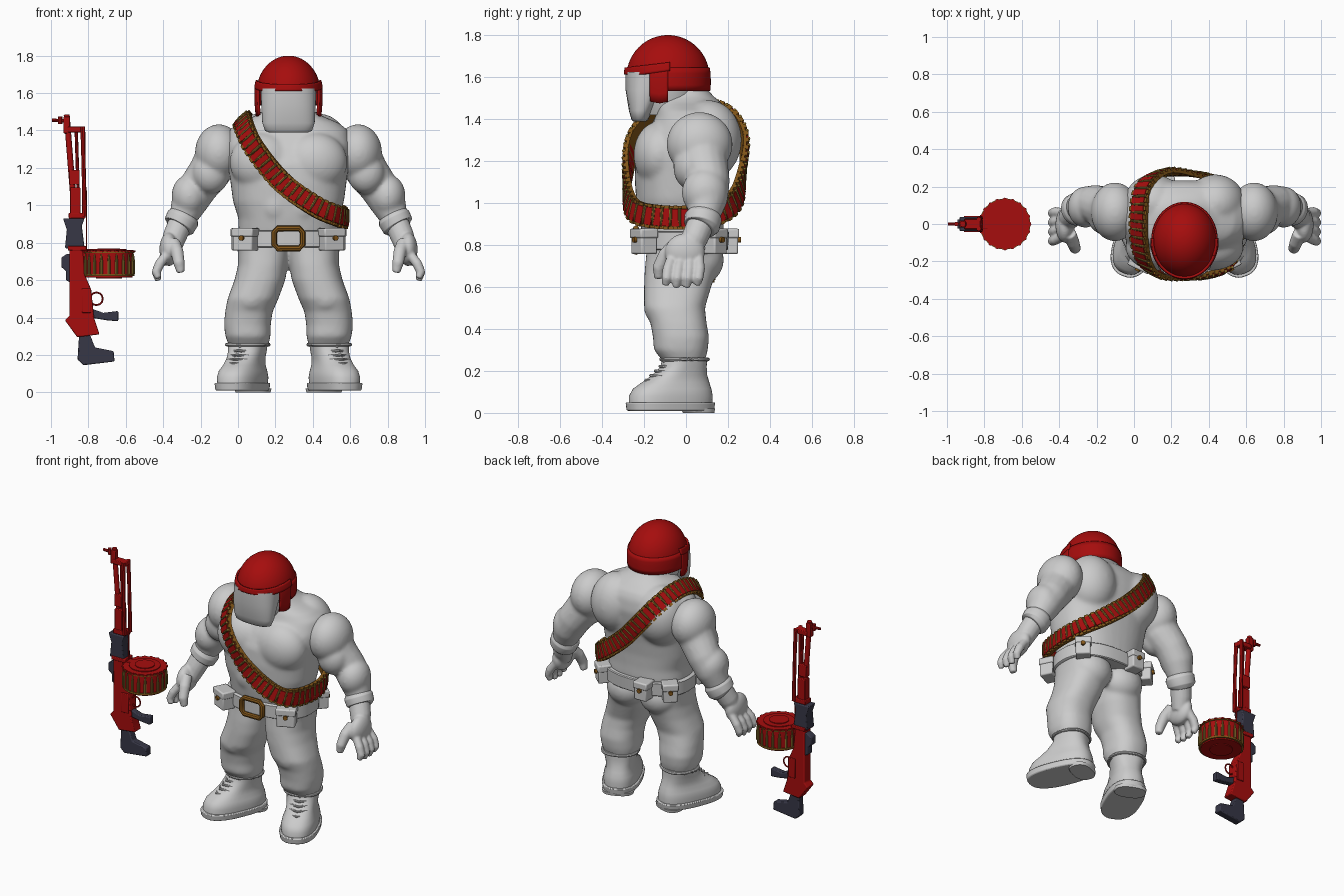
import bpy, bmesh, math
from mathutils import Vector, Matrix

if "Cube" in bpy.data.objects:
    bpy.data.objects.remove(bpy.data.objects["Cube"])

CX = 0.27  # figure centre line; figure parts are built around local x = 0


def material(name, r, g, b):
    m = bpy.data.materials.new(name)
    m.use_nodes = True
    m.diffuse_color = (r, g, b, 1)
    bsdf = next(n for n in m.node_tree.nodes if n.type == 'BSDF_PRINCIPLED')
    bsdf.inputs["Base Color"].default_value = (r, g, b, 1)
    return m


GREY = material("pale grey", .6, .6, .6)
RED = material("deep red", .38, .004, .004)
BROWN = material("strap brown", .23, .095, .01)
BRASS = material("cartridge brass", .23, .15, .025)
DARK = material("dark slate", .038, .038, .062)


def part(name, bm, mats, x=0, mirror=False, voxel=0, bevel=0, angle=40):
    """Turn a bmesh into a finished object."""
    bmesh.ops.recalc_face_normals(bm, faces=bm.faces)
    me = bpy.data.meshes.new(name)
    bm.to_mesh(me)
    bm.free()
    ob = bpy.data.objects.new(name, me)
    bpy.context.collection.objects.link(ob)
    ob.location.x = x
    for m in mats:
        me.materials.append(m)
    bpy.ops.object.select_all(action='DESELECT')
    ob.select_set(True)
    bpy.context.view_layer.objects.active = ob
    bpy.ops.object.shade_smooth_by_angle(angle=math.radians(angle))
    if mirror:
        ob.modifiers.new("Mirror", 'MIRROR')
    if voxel:
        r = ob.modifiers.new("Blend", 'REMESH')
        r.mode, r.voxel_size, r.use_smooth_shade = 'VOXEL', voxel, True
        s = ob.modifiers.new("Soften", 'SMOOTH')
        s.factor, s.iterations = .5, 10
    if bevel:
        b = ob.modifiers.new("Bevel", 'BEVEL')
        b.width, b.segments = bevel, 2
    return ob


def paint(verts, mat):
    for f in {f for v in verts for f in v.link_faces}:
        f.material_index = mat


def loft(bm, rings, closed=False, mat=0):
    loops = [[bm.verts.new(p) for p in r] for r in rings]
    n = len(loops[0])
    pairs = list(zip(loops, loops[1:])) + ([(loops[-1], loops[0])] if closed else [])
    for a, b in pairs:
        for i in range(n):
            bm.faces.new((a[i], a[(i + 1) % n], b[(i + 1) % n], b[i])).material_index = mat
    if not closed:
        for lp in (loops[0], loops[-1]):
            bm.faces.new(lp).material_index = mat


def flat_ring(z, cx, rx, yf, yb, e=.85, n=40):
    """Horizontal rounded outline between a front and a back y."""
    out = []
    for i in range(n):
        a = math.tau * i / n
        c, s = math.cos(a), math.sin(a)
        out.append(Vector((cx + rx * math.copysign(abs(c) ** e, c),
                           (yf + yb) / 2 + (yb - yf) / 2 * math.copysign(abs(s) ** e, s), z)))
    return out


def stack(bm, rows, e=.85):
    loft(bm, [flat_ring(*r, e=e) for r in rows])


def tube(bm, pts, radii, closed=False, n=16, mat=0):
    pts = [Vector(p) for p in pts]
    radii = radii if isinstance(radii, (list, tuple)) else [radii] * len(pts)
    rings = []
    for i, p in enumerate(pts):
        a = pts[i - 1] if (i or closed) else p
        b = pts[(i + 1) % len(pts)] if (closed or i + 1 < len(pts)) else p
        t = (b - a).normalized()
        u = t.cross(Vector((.11, 1, .07))).normalized()
        w = t.cross(u)
        rings.append([p + radii[i] * (u * math.cos(math.tau * k / n) + w * math.sin(math.tau * k / n))
                      for k in range(n)])
    loft(bm, rings, closed, mat)


def ball(bm, c, r):
    bmesh.ops.create_icosphere(bm, subdivisions=4, radius=1,
                               matrix=Matrix.Translation(c) @ Matrix.Diagonal((*r, 1)))


def box(bm, c, size, rot=0):
    m = Matrix.Translation(c) @ Matrix.Rotation(rot, 4, 'Z') @ Matrix.Diagonal((*size, 1))
    bmesh.ops.create_cube(bm, size=1, matrix=m)


def prism(name, outline, depth, mat):
    bm = bmesh.new()
    loft(bm, [[(x, y, z) for x, z in outline] for y in (-depth / 2, depth / 2)])
    part(name, bm, [mat], bevel=.006)


# Torso with chest, back and shoulder slope muscles
bm = bmesh.new()
stack(bm, [(.78, 0, .265, -.18, .16), (.86, 0, .268, -.21, .18), (.93, 0, .268, -.225, .18), (1.02, 0, .297, -.238, .185),
           (1.12, 0, .31, -.245, .2), (1.22, 0, .325, -.24, .22), (1.32, 0, .335, -.2, .235),
           (1.4, 0, .32, -.15, .225), (1.44, 0, .27, -.14, .205), (1.48, 0, .175, -.135, .165),
           (1.51, 0, .13, -.13, .13), (1.57, 0, .1, -.12, .08)])
for s in (-1, 1):
    ball(bm, (s * .14, -.125, 1.23), (.175, .125, .16))
    ball(bm, (s * .165, .11, 1.3), (.16, .155, .19))
    ball(bm, (s * .07, -.14, 1), (.1, .1, .12))
part("torso", bm, [GREY], CX, voxel=.012)

# Arms
bm = bmesh.new()
tube(bm, [(.32, .07, 1.33), (.37, .07, 1.28), (.42, .085, 1.18), (.48, .105, 1.1), (.53, .1, 1.02), (.58, .08, .9)],
     [.09, .12, .115, .105, .1, .066])
ball(bm, (.372, .065, 1.28), (.128, .157, .153))
ball(bm, (.415, .03, 1.17), (.1, .09, .11))
ball(bm, (.53, .09, 1.05), (.095, .11, .115))
part("arms", bm, [GREY], CX, True, .01)

# Glove cuffs and hands
bm = bmesh.new()
tube(bm, [(.555, .085, .95), (.565, .082, .93), (.585, .075, .89), (.592, .07, .88)], [.078, .09, .086, .07], n=28)
part("glove_cuffs", bm, [GREY], CX, True, bevel=.004)
bm = bmesh.new()
tube(bm, [(.58, .07, .9), (.61, .04, .83), (.63, .01, .76)], [.066, .064, .052])
ball(bm, (.64, -.005, .765), (.05, .095, .09))
for k in range(4):
    y = -.078 + k * .05
    tip = .592 + abs(k - 1.5) * .012
    tube(bm, [(.65, y * .85, .74), (.69, y - .008, .685), (.708, y - .014, .64), (.695, y - .02, tip)],
         [.025, .027, .025, .018], n=12)
tube(bm, [(.615, -.05, .8), (.595, -.1, .75), (.585, -.13, .69), (.575, -.13, .64)], [.037, .035, .031, .022], n=12)
part("gloved_hands", bm, [GREY], CX, True, .006)

# Trousers
bm = bmesh.new()
for s in (-1, 1):
    stack(bm, [(z, s * c, r, f, b) for z, c, r, f, b in (
        (.82, .13, .15, -.185, .16), (.75, .132, .139, -.19, .155), (.68, .137, .133, -.197, .145),
        (.6, .153, .136, -.2, .12), (.5, .19, .136, -.2, .09), (.43, .212, .127, -.17, .098),
        (.36, .22, .125, -.157, .11), (.3, .217, .121, -.153, .104), (.245, .213, .104, -.11, .09))])
    ball(bm, (s * .12, .065, .73), (.13, .115, .12))
    ball(bm, (s * .2, -.1, .5), (.1, .1, .09))
part("trousers", bm, [GREY], CX, voxel=.011)


# Boots, toes turned outwards
def boot_part(name, rows, bevel=0, laces=False):
    bm = bmesh.new()
    stack(bm, rows, .8)
    if laces:
        for k in range(5):
            z, y = .14 + k * .022, -.2 + k * .024
            tube(bm, [(-.055, y + .03, z + .012), (0, y - .008, z + .016), (.055, y + .03, z + .012)], .007, n=8)
        tube(bm, flat_ring(.255, 0, .11, -.115, .1), .009, True, 8)
    bmesh.ops.transform(bm, verts=bm.verts, matrix=Matrix.Translation((.215, 0, 0)) @ Matrix.Rotation(.4, 4, 'Z'))
    part(name, bm, [GREY], CX, True, bevel=bevel)


boot_part("boots", [(.03, 0, .105, -.285, .125), (.08, 0, .11, -.285, .128), (.115, 0, .103, -.265, .122),
                    (.145, 0, .092, -.22, .112), (.18, 0, .09, -.165, .1), (.22, 0, .096, -.12, .095),
                    (.265, 0, .103, -.108, .095)], laces=True)
boot_part("boot_soles", [(.01, 0, .114, -.296, .134), (.05, 0, .12, -.302, .14)], .006)
boot_part("boot_heels", [(0, 0, .095, -.0, .13), (.02, 0, .1, -.01, .134)])

# Belt, pouches and buckle
bm = bmesh.new()
stack(bm, [(.775, 0, .285, -.22, .195), (.78, 0, .291, -.226, .2), (.86, 0, .291, -.228, .205), (.865, 0, .285, -.222, .2)])
part("belt", bm, [GREY], CX)


def pouches(name, x, y, width, facing, mirror):
    """Flapped belt pouch and its button; facing is the outward angle."""
    out = Vector((math.cos(facing), math.sin(facing), 0))
    bm = bmesh.new()
    box(bm, (x, y, .812), (width, .085, .11), facing - math.pi / 2)
    box(bm, (x, y, .855), (width + .01, .095, .045), facing - math.pi / 2)
    part(name, bm, [GREY], CX, mirror, bevel=.008)
    bm = bmesh.new()
    p = Vector((x, y, .825))
    tube(bm, [p + out * .04, p + out * .057], .014, n=12)
    part(name + "_button", bm, [BROWN], CX, mirror)


pouches("front_pouches", .23, -.2, .115, -1.12, True)
pouches("hip_pouches", .245, .135, .09, .85, True)
pouches("back_pouch", -.1, .205, .09, 1.6, False)
bm = bmesh.new()
tube(bm, [(x * .076, -.238, .823 + z * .054) for x, z in
          ((-1, -.6), (-.75, -1), (.75, -1), (1, -.6), (1, .6), (.75, 1), (-.75, 1), (-1, .6))], .016, True, 8)
part("belt_buckle", bm, [BROWN], CX)

# Head and face mask
bm = bmesh.new()
stack(bm, [(1.42, 0, .11, -.2, .04), (1.48, 0, .14, -.2, .06), (1.62, 0, .15, -.2, .07)], 1)
part("head", bm, [GREY], CX)
bm = bmesh.new()
stack(bm, [(1.388, 0, .1, -.25, -.19), (1.398, 0, .125, -.26, -.18), (1.44, 0, .14, -.272, -.16),
           (1.54, 0, .146, -.288, -.1), (1.625, 0, .148, -.288, -.06)], .82)
part("face_mask", bm, [GREY], CX, angle=60)

# Helmet: dome over a skirt that is open at the face
bm = bmesh.new()
arc = [k * math.pi / 40 for k in range(1, 20)]
loft(bm, [flat_ring(1.6 + .2 * math.sin(a), 0, .172 * math.cos(a), -.086 - .198 * math.cos(a),
                    -.086 + .198 * math.cos(a), 1, 64) for a in arc])
part("helmet_dome", bm, [RED], CX, angle=50)


def helmet_band(name, low, high, grow, keep):
    """Strip around the dome, hugging its curve, from low(y) to high(y)."""
    bm = bmesh.new()
    ring = flat_ring(0, 0, 1, -1, 1, 1, 128)
    for a, b in zip(ring, ring[1:] + ring[:1]):
        if not keep(-.086 + .198 * (a.y + b.y) / 2):
            continue
        for k in range(4):
            quad = []
            for p, f in ((a, k / 4), (b, k / 4), (b, k / 4 + .25), (a, k / 4 + .25)):
                y = -.086 + .198 * p.y
                z = low(y) * (1 - f) + high(y) * f
                s = math.sqrt(1 - (max(z - 1.6, 0) / .2) ** 2) - max(1.56 - z, 0) * .5
                quad.append(bm.verts.new((p.x * (.172 * s + grow), -.086 + p.y * (.198 * s + grow), z)))
            bm.faces.new(quad)
    bmesh.ops.remove_doubles(bm, verts=bm.verts, dist=.0004)
    ob = part(name, bm, [RED], CX)
    shell = ob.modifiers.new("Shell", 'SOLIDIFY')
    shell.thickness, shell.offset = .012, 0


helmet_band("helmet_nape", lambda y: 1.535, lambda y: 1.645, 0, lambda y: y > -.11)
helmet_band("helmet_brow", lambda y: 1.612 + max(y + .2, 0) * .15, lambda y: 1.645 + max(y + .28, 0) * .12,
            .007, lambda y: y < -.08)
helmet_band("cheek_guards", lambda y: 1.475 + abs(y + .125) * .2, lambda y: 1.66, .005, lambda y: -.17 < y < -.085)

# Bandolier: smooth closed loop around chest and back
KEYS = [Vector(p) for p in ((-.24, .04, 1.455), (-.23, -.13, 1.41), (-.175, -.24, 1.3), (-.03, -.27, 1.12),
        (.14, -.26, .995), (.25, -.2, .945), (.295, -.02, .93), (.265, .14, .95), (.16, .23, 1.02),
        (.0, .26, 1.16), (-.13, .262, 1.31), (-.215, .19, 1.42))]


def loop_point(t):
    i, f = int(t), t % 1
    a, b, c, d = (KEYS[(i + k) % len(KEYS)] for k in (-1, 0, 1, 2))
    return .5 * (2 * b + (c - a) * f + (2 * a - 5 * b + 4 * c - d) * f ** 2 + (3 * b - a - 3 * c + d) * f ** 3)


dense = [loop_point(k / 40) for k in range(40 * len(KEYS))]
total = sum((dense[k] - dense[k - 1]).length for k in range(len(dense)))
LINKS = 52
path, run = [], 0
for k, p in enumerate(dense):
    if run >= len(path) * total / (2 * LINKS) and len(path) < 2 * LINKS:
        path.append(p)
    run += (dense[(k + 1) % len(dense)] - p).length
mid = sum(path, Vector()) / len(path)
bm = bmesh.new()
strap = []
for k, p in enumerate(path):
    t = (path[(k + 1) % len(path)] - path[k - 1]).normalized()
    n = p - mid
    n.z *= min(max((p.z - 1.15) / .28, 0), 1)   # lies flat on the chest, tips over the shoulder
    n = (n - t * n.dot(t)).normalized()
    w = t.cross(n)
    strap.append([p + w * a * .056 + n * b for a, b in ((-1, -.004), (1, -.004), (1, .012), (-1, .012))])
    frame = Matrix((t, w, n)).transposed().to_4x4()
    if k % 2:    # cartridge with pointed tip
        for a, b, r0, r1 in ((-.046, .01, .008, .008), (.01, .046, .008, .002)):
            tube(bm, [p + w * a + n * .024, p + w * b + n * .024], [r0, r1], n=8, mat=2)
    else:        # red holder with raised edge clips
        for off, size, mat in ((0, (.036, .084, .03), 1), (.05, (.024, .014, .024), 0), (-.05, (.024, .014, .024), 0)):
            m = Matrix.Translation(p + w * off + n * .011) @ frame @ Matrix.Diagonal((*size, 1))
            paint(bmesh.ops.create_cube(bm, size=1, matrix=m)["verts"], mat)
loft(bm, strap, True)
part("bandolier", bm, [BROWN, RED, BRASS], CX)

# Gun body
prism("receiver", [(-.9, .765), (-.83, .765), (-.82, .63), (-.785, .55), (-.77, .4), (-.74, .31),
                   (-.86, .295), (-.925, .385), (-.9, .41)], .07, RED)
prism("gun_stock", [(-.85, .3), (-.79, .305), (-.765, .24), (-.665, .22), (-.66, .165), (-.826, .145), (-.858, .175)], .05, DARK)
prism("pistol_grip", [(-.79, .45), (-.72, .425), (-.64, .435), (-.64, .38), (-.7, .385), (-.79, .4)], .04, DARK)
prism("handguard", [(-.935, .93), (-.82, .93), (-.835, .89), (-.82, .77), (-.925, .77), (-.915, .87)], .075, DARK)
prism("side_rail", [(-.915, .74), (-.88, .74), (-.88, .58), (-.92, .6), (-.92, .65), (-.945, .67), (-.945, .72)], .05, DARK)
bm = bmesh.new()
for c, size in (((-.86, 0, .77), (.1, .085, .025)), ((-.82, 0, .69), (.06, .05, .12)), ((-.81, 0, .755), (.09, .05, .02)),
                ((-.87, 0, 1.02), (.055, .05, .15)), ((-.875, 0, 1.15), (.055, .045, .08)), ((-.86, 0, .945), (.09, .06, .03)),
                ((-.865, 0, 1.405), (.09, .05, .03)), ((-.915, 0, 1.43), (.035, .035, .09)), ((-.81, 0, .49), (.05, .085, .13))):
    box(bm, c, size)
part("gun_blocks", bm, [RED], bevel=.004)
bm = bmesh.new()
tube(bm, [(-.916, 0, 1.485), (-.872, 0, .93)], .016, n=12)
for s in (-1, 1):
    tube(bm, [(-.83, s * .025, 1.42), (-.825, s * .03, 1.2), (-.82, s * .03, .94)], [.013, .011, .013], n=8)
tube(bm, [(-.9, 0, 1.45), (-.995, 0, 1.455)], .009, n=8)
tube(bm, [(-.95, 0, 1.435), (-.95, 0, 1.475)], .012, n=8)
tube(bm, [(-.865, 0, 1.4), (-.85, 0, .93)], .009, n=8)
tube(bm, [(-.81, 0, 1.08), (-.81, 0, .76)], .004, n=6)
tube(bm, [(-.757 + .034 * math.cos(k * math.tau / 12), 0, .5 + .034 * math.sin(k * math.tau / 12)) for k in range(12)], .005, True, 6)
part("barrel_and_bipod", bm, [RED])

# Drum magazine with scalloped lid, ringed with cartridges
DX = -.69
bm = bmesh.new()
for z0, z1, r, mat in ((.63, .75, .13, 0), (.622, .634, .136, 1), (.746, .753, .136, 1), (.753, .76, .132, 0),
                       (.76, .765, .095, 0), (.765, .77, .06, 0), (.614, .622, .125, 0), (.609, .614, .07, 0)):
    tube(bm, [(DX, 0, z0), (DX, 0, z1)], r, n=48, mat=mat)
for k in range(20):
    a = k * math.tau / 20
    c, s = math.cos(a), math.sin(a)
    tube(bm, [(DX + .131 * c, .131 * s, z) for z in (.634, .695, .74)], [.009, .009, .003], n=8, mat=2)
    tube(bm, [(DX + .129 * c, .129 * s, z) for z in (.75, .759)], .012, n=10)
part("drum_magazine", bm, [RED, BROWN, BRASS])
